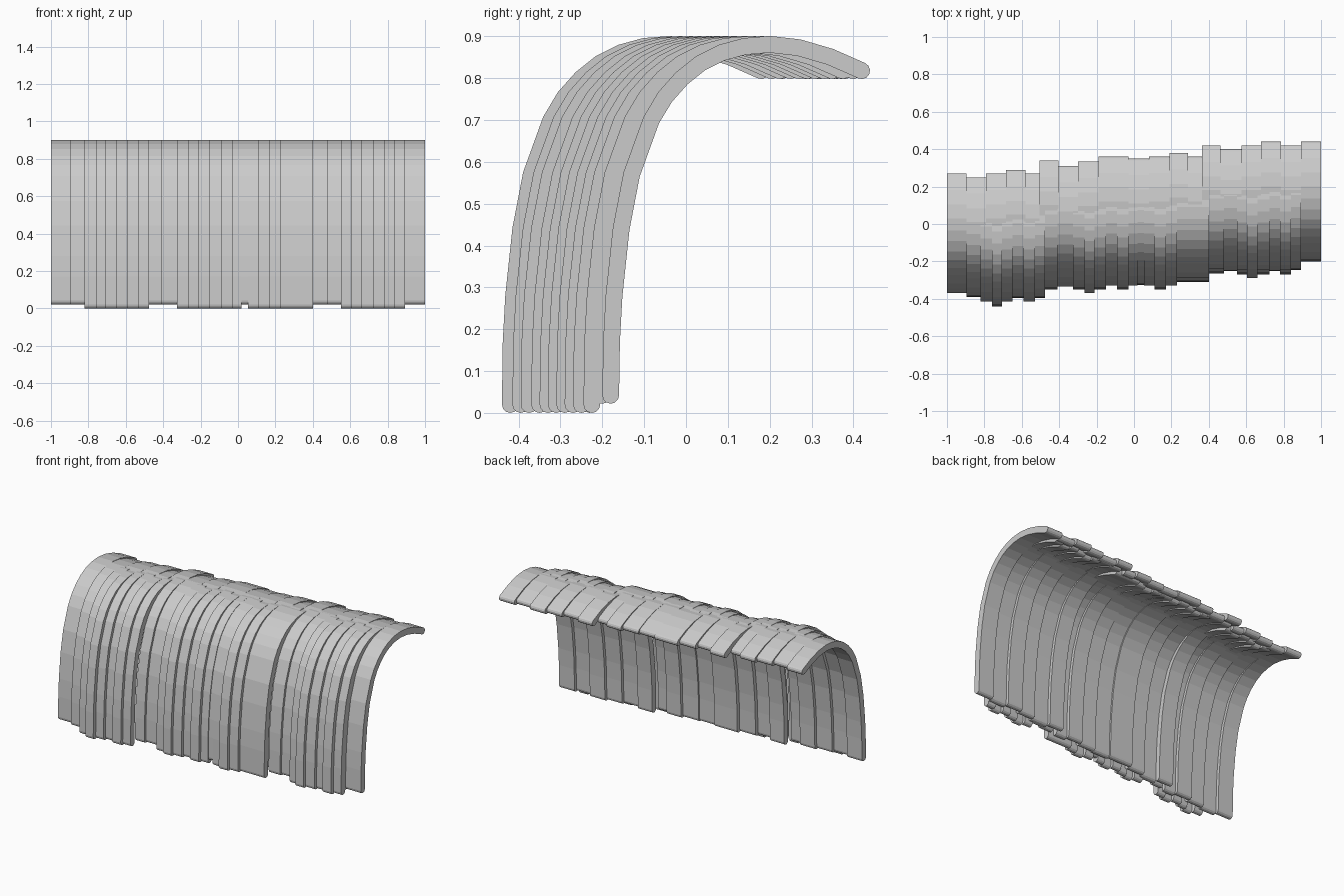
import bpy, bmesh, math
from mathutils import Vector

if "Cube" in bpy.data.objects:
    bpy.data.objects.remove(bpy.data.objects["Cube"])

R = 0.02  # half thickness of every slat
# centre line of the bent slat: (y measured from its front face, z)
PATH = [(.020, .042), (.022, .17), (.028, .28), (.045, .44), (.07, .57), (.117, .70),
        (.15, .755), (.19, .80), (.235, .836), (.285, .861), (.34, .876), (.40, .881),
        (.47, .873), (.545, .851), (.62, .818)]


def outline(path):
    """Closed section: path offset both ways with rounded ends."""
    pts = [Vector(p) for p in path]
    left, right = [], []
    for i, p in enumerate(pts):
        d = (pts[min(i + 1, len(pts) - 1)] - pts[max(i - 1, 0)]).normalized()
        n = Vector((-d.y, d.x)) * R
        left.append(p + n)
        right.append(p - n)

    def cap(c, start):
        a = math.atan2(start.y - c.y, start.x - c.x)
        return [c + R * Vector((math.cos(a - k * math.pi / 6), math.sin(a - k * math.pi / 6)))
                for k in range(1, 6)]
    return left + cap(pts[-1], left[-1]) + right[::-1] + cap(pts[0], right[0])


def slat(name, x0, x1, shift, foot):
    path = [(PATH[0][0], foot + R)] + PATH[1:]
    sec = outline(path)
    bm = bmesh.new()
    a = [bm.verts.new((x0, p.x + shift, p.y)) for p in sec]
    b = [bm.verts.new((x1, p.x + shift, p.y)) for p in sec]
    bm.faces.new(a)
    bm.faces.new(b[::-1])
    for i in range(len(sec)):
        j = (i + 1) % len(sec)
        bm.faces.new((a[i], b[i], b[j], a[j]))
    bmesh.ops.recalc_face_normals(bm, faces=bm.faces)
    me = bpy.data.meshes.new(name)
    bm.to_mesh(me)
    bm.free()
    ob = bpy.data.objects.new(name, me)
    bpy.context.collection.objects.link(ob)


# wide rear slats: (left x, y of the rear tip); each runs to the next one
REAR = [(-1, .27), (-.895, .25), (-.79, .27), (-.684, .29), (-.58, .27), (-.505, .34),
        (-.405, .31), (-.3, .335), (-.19, .36), (-.03, .35), (.03, .35), (.08, .36),
        (.19, .38), (.29, .36), (.363, .42), (.463, .40), (.575, .42), (.68, .44),
        (.785, .42), (.893, .44), (1, 0)]
for (x0, tip), (x1, _) in zip(REAR, REAR[1:]):
    slat("rear_slat", x0, x1, tip - .64, .022)

# narrow front slats: (left x, y of the front face, foot height); None = gap
FRONT = [(-.82, -.415, 0), (-.76, -.44, 0), (-.705, -.415, 0), (-.65, -.395, 0),
         (-.59, -.415, 0), (-.53, -.395, 0), (-.475, -.35, .022), (-.41, -.335, .022),
         (-.325, -.35, 0), (-.265, -.37, 0), (-.21, -.35, 0), (-.15, -.33, 0),
         (-.09, -.35, 0), (-.03, -.33, 0), (.02, -.325, .022), (.053, -.33, 0),
         (.11, -.35, 0), (.17, -.33, 0), (.23, -.31, 0), (.34, -.31, 0),
         (.4, -.265, .022), (.48, -.25, .022), (.55, -.27, 0), (.605, -.29, 0),
         (.66, -.27, 0), (.725, -.25, 0), (.78, -.27, 0), (.84, -.245, 0), (.893, 0, 0)]
for (x0, y, foot), (x1, _, _) in zip(FRONT, FRONT[1:]):
    slat("front_slat", x0, x1, y, foot)
